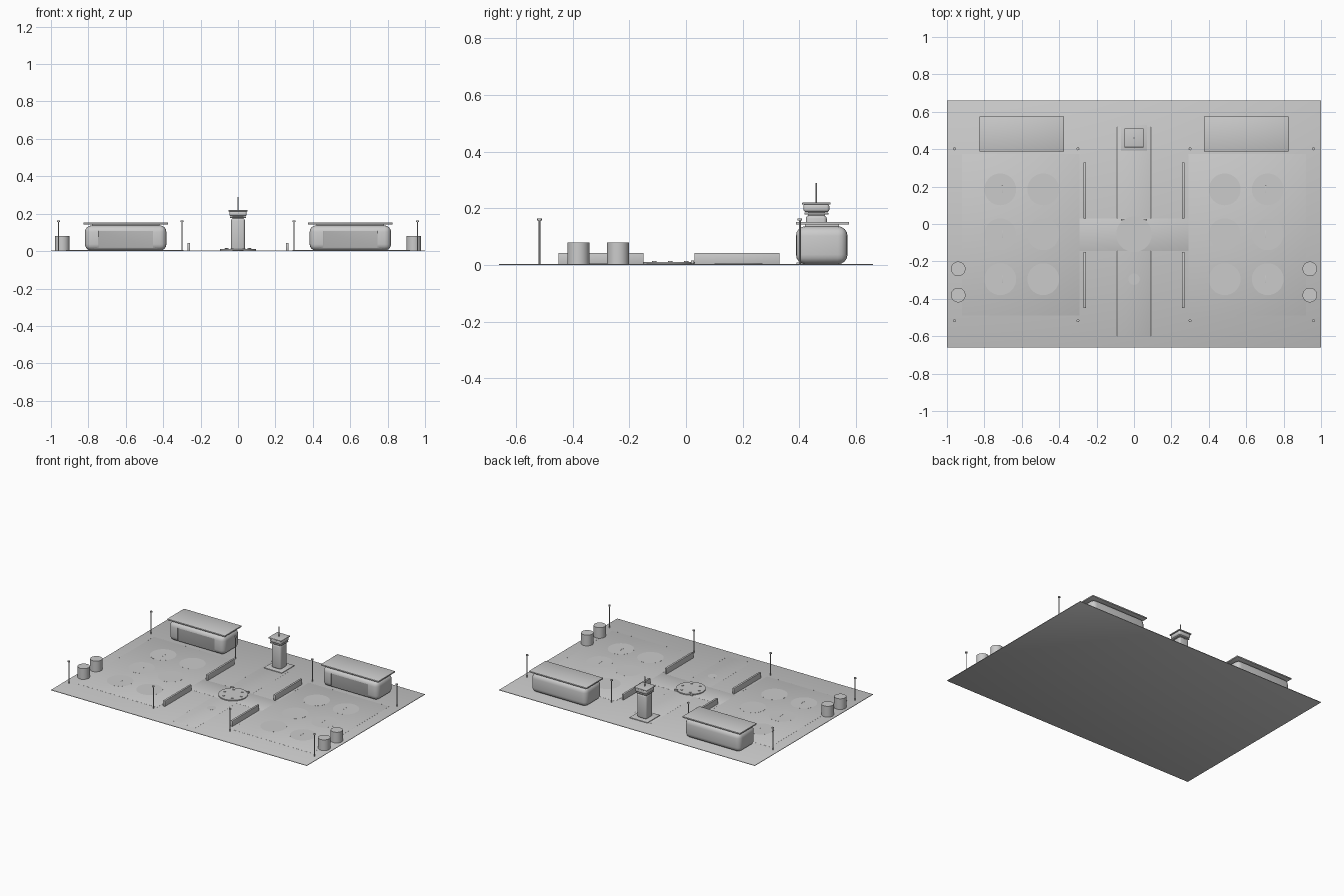
import bpy, math

cube = bpy.data.objects.get("Cube")
if cube:
    bpy.data.objects.remove(cube, do_unlink=True)

grey = bpy.data.materials.new("plain_grey")
grey.use_nodes = True
COLOUR = (0.6, 0.6, 0.6, 1)
grey.diffuse_color = COLOUR
grey.node_tree.nodes["Principled BSDF"].inputs["Base Color"].default_value = COLOUR


def finish(name):
    ob = bpy.context.object
    ob.name = name
    ob.data.materials.append(grey)
    bpy.ops.object.transform_apply(location=False, rotation=False, scale=True)
    return ob


def box(name, x, y, z, bevel=0.001, segments=2, cutter=None):
    """Soft-edged box given by (low, high) ranges along each axis."""
    ranges = (x, y, z)
    bpy.ops.mesh.primitive_cube_add(size=1, location=[(a + b) / 2 for a, b in ranges])
    bpy.context.object.scale = [abs(b - a) for a, b in ranges]
    ob = finish(name)
    mod = ob.modifiers.new("rounded", "BEVEL")
    mod.width = bevel
    mod.segments = segments
    if cutter:
        cut = ob.modifiers.new("recess", "BOOLEAN")
        cut.object = cutter
        cut.solver = "EXACT"
    bpy.ops.object.convert(target="MESH")
    bpy.ops.object.shade_smooth_by_angle(angle=math.radians(50))
    return ob


def drum(name, x, y, z, radius, sides=32):
    bpy.ops.mesh.primitive_cylinder_add(vertices=sides, radius=radius, depth=z[1] - z[0],
                                        location=(x, y, (z[0] + z[1]) / 2))
    ob = finish(name)
    bpy.ops.object.shade_smooth_by_angle(angle=math.radians(50))
    return ob


def square(name, half, z, bevel=0.001):
    """Square block of the tower, centred on its axis."""
    return box(name, (-half, half), (0.46 - half, 0.46 + half), z, bevel, 3)


# Ground and paths
box("ground", (-1, 1), (-0.66, 0.66), (0, 0.004))
box("main_path", (-0.09, 0.09), (-0.6, 0.52), (0.001, 0.0044))
box("cross_path", (-0.3, 0.3), (-0.145, 0.03), (0.001, 0.0046))

# Round plaza with small stools and two bollards
drum("plaza_disc", 0, -0.055, (0.002, 0.011), 0.095, 48)
for i in range(6):
    angle = math.tau * i / 6
    drum("plaza_stool", 0.065 * math.cos(angle), -0.055 + 0.065 * math.sin(angle),
         (0.01, 0.0145), 0.008, 16)
for s in (1, -1):
    box("plaza_bollard", (s * 0.06 - 0.01, s * 0.06 + 0.01), (0.018, 0.028), (0.002, 0.016))
drum("path_marker", 0, -0.295, (0.002, 0.0047), 0.03)

# Tower
square("tower_foot", 0.07, (0.002, 0.009))
square("tower_shaft", 0.037, (0.006, 0.176), 0.012)
square("tower_neck", 0.03, (0.17, 0.192))
square("tower_ledge", 0.042, (0.178, 0.185))
square("tower_cabin", 0.046, (0.187, 0.216), 0.01)
square("tower_cap", 0.05, (0.213, 0.22))
drum("tower_spire", 0, 0.46, (0.218, 0.29), 0.003, 8)

# Both halves of the site
for s, side in ((1, "left"), (-1, "right")):
    box(side + "_court", (s * 0.29, s * 0.92), (-0.49, 0.375), (0.001, 0.0047))
    for y in (0.185, -0.055, -0.295):
        for x in (0.485, 0.715):
            drum(side + "_court_circle", s * x, y, (0.001, 0.0049), 0.085)
        box(side + "_centre_line", (s * 0.703, s * 0.707), (y - 0.02, y + 0.02), (0.002, 0.0055))
    for y in ((0.03, 0.33), (-0.45, -0.15)):
        box(side + "_barrier", (s * 0.257, s * 0.271), y, (0.002, 0.043))
    for y in (-0.24, -0.38):
        drum(side + "_tank", s * 0.94, y, (0.002, 0.08), 0.039)
    for x in (0.3, 0.96):
        for y in (0.402, -0.517):
            drum(side + "_lamp_post", s * x, y, (0.002, 0.162), 0.003, 8)
            drum(side + "_lamp_head", s * x, y, (0.157, 0.165), 0.008, 12)
    # Pavilion with rounded body and shallow recessed front
    recess = box(side + "_recess_cutter", (s * 0.455, s * 0.745), (0.36, 0.394), (-0.02, 0.108))
    recess.hide_render = True
    recess.hide_set(True)
    box(side + "_pavilion_body", (s * 0.383, s * 0.818), (0.388, 0.57), (0.003, 0.137),
        0.034, 4, recess)
    box(side + "_pavilion_roof", (s * 0.375, s * 0.825), (0.388, 0.576), (0.143, 0.152))
    box(side + "_roof_neck", (s * 0.42, s * 0.78), (0.42, 0.54), (0.13, 0.145))
